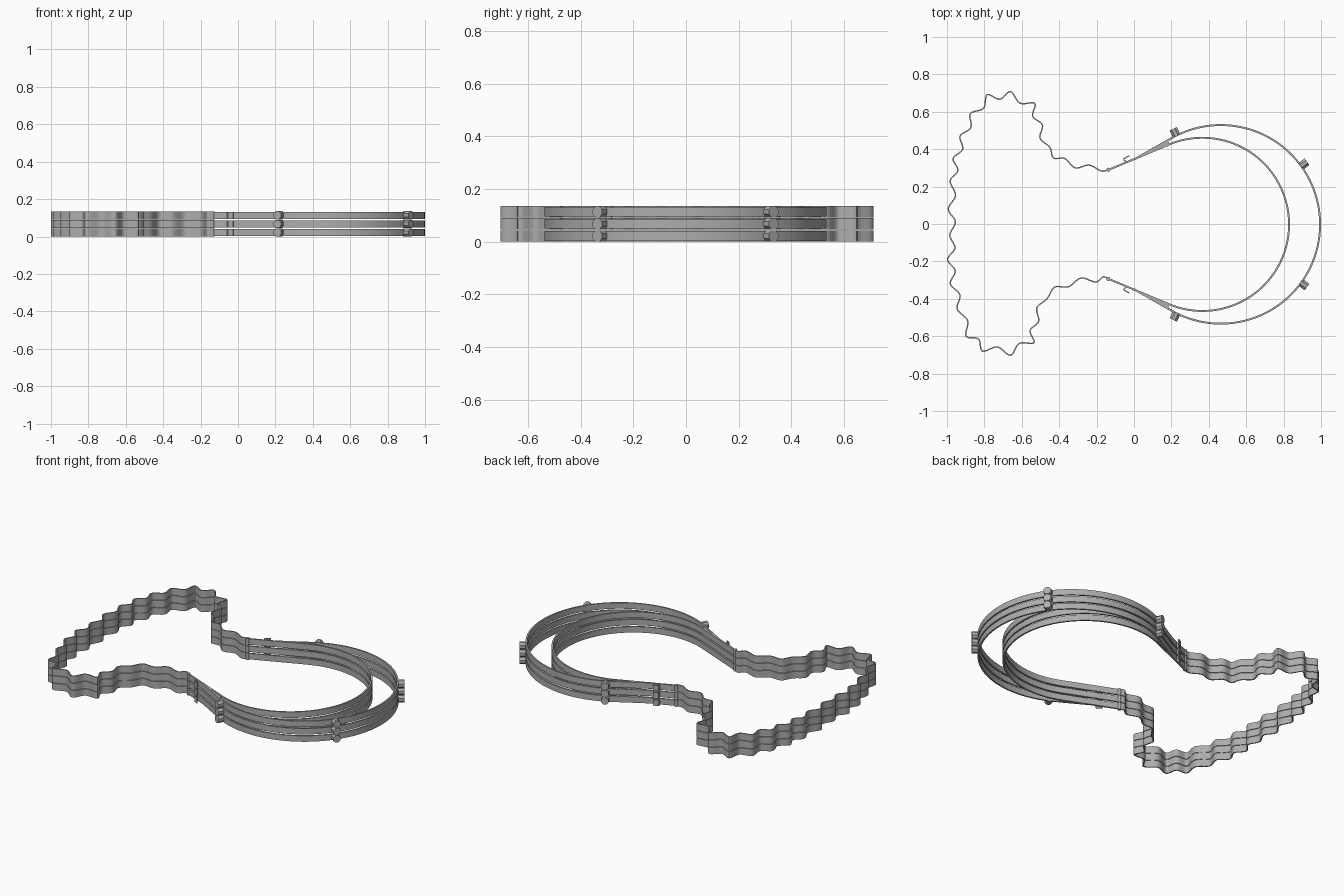
import bpy, bmesh, math
from mathutils import Vector

if "Cube" in bpy.data.objects:
    bpy.data.objects.remove(bpy.data.objects["Cube"])

PITCH = 0.046          # height of one layer
LAYERS = 3
YC = -0.002            # symmetry line of the straps

steel = bpy.data.materials.new("grey steel")
steel.diffuse_color = (0.42, 0.42, 0.42, 1)
steel.use_nodes = True
steel.node_tree.nodes["Principled BSDF"].inputs["Base Color"].default_value = steel.diffuse_color


def finish(bm, name, smooth=False):
    bmesh.ops.recalc_face_normals(bm, faces=bm.faces)
    me = bpy.data.meshes.new(name)
    bm.to_mesh(me)
    bm.free()
    ob = bpy.data.objects.new(name, me)
    bpy.context.collection.objects.link(ob)
    me.materials.append(steel)
    if smooth:
        bpy.ops.object.select_all(action='DESELECT')
        ob.select_set(True)
        bpy.context.view_layer.objects.active = ob
        bpy.ops.object.shade_smooth_by_angle(angle=math.radians(40))
    return ob


def ribbon(name, path, thick, z0, z1):
    """Upright strip of rectangular section along a flat open path."""
    bm = bmesh.new()
    rings = []
    for i, p in enumerate(path):
        d = (path[min(i + 1, len(path) - 1)] - path[max(i - 1, 0)]).normalized()
        n = Vector((-d.y, d.x)) * thick / 2
        a, b = p + n, p - n
        rings.append([bm.verts.new((q.x, q.y, z))
                      for q, z in ((a, z0), (b, z0), (b, z1), (a, z1))])
    for r, s in zip(rings, rings[1:]):
        for k in range(4):
            bm.faces.new((r[k], r[(k + 1) % 4], s[(k + 1) % 4], s[k]))
    bm.faces.new(rings[0])
    bm.faces.new(rings[-1])
    return finish(bm, name, True)


def prism(name, outline, z0, z1, smooth=False):
    """Flat outline extruded upward."""
    bm = bmesh.new()
    f = bm.faces.new([bm.verts.new((x, y, z0)) for x, y in outline])
    new = bmesh.ops.extrude_face_region(bm, geom=[f])['geom']
    bmesh.ops.translate(bm, vec=(0, 0, z1 - z0),
                        verts=[v for v in new if isinstance(v, bmesh.types.BMVert)])
    return finish(bm, name, smooth)


def catmull(pts, steps):
    out = []
    for i in range(len(pts) - 1):
        a, b = pts[max(i - 1, 0)], pts[i]
        c, d = pts[i + 1], pts[min(i + 2, len(pts) - 1)]
        for k in range(steps):
            t = k / steps
            out.append(0.5 * (2 * b + (c - a) * t + (2 * a - 5 * b + 4 * c - d) * t * t
                              + (3 * b - a - 3 * c + d) * t ** 3))
    return out + [pts[-1]]


def loop_path(cx, r, ang, lead):
    """Straight lead, arc around the right side, mirrored lead."""
    n = 72
    arc = [Vector((cx + r * math.cos(t), YC + r * math.sin(t)))
           for t in (ang - 2 * ang * i / n for i in range(n + 1))]
    return [Vector((lead[0], YC + lead[1]))] + arc + [Vector((lead[0], YC - lead[1]))]


# outward crests of the wavy band, from the upper hinge round to the lower one
crests = [(-0.24, 0.315), (-0.37, 0.35), (-0.45, 0.41), (-0.49, 0.53), (-0.53, 0.645),
          (-0.66, 0.708), (-0.785, 0.692), (-0.875, 0.59), (-0.93, 0.47), (-0.967, 0.35),
          (-0.983, 0.23), (-0.993, 0.08), (-0.985, -0.06), (-0.997, -0.19),
          (-0.982, -0.32), (-0.945, -0.455), (-0.898, -0.6), (-0.81, -0.68),
          (-0.66, -0.702), (-0.535, -0.635), (-0.51, -0.52), (-0.465, -0.4),
          (-0.35, -0.335), (-0.205, -0.31)]
crests = [Vector(c) for c in crests]
wave = [Vector((-0.137, 0.29)), Vector((-0.175, 0.283))]
for a, b in zip(crests, crests[1:]):
    d = (b - a).normalized()
    wave += [a, (a + b) / 2 + Vector((-d.y, d.x)) * 0.034]   # trough lies inward
wave += [crests[-1], Vector((-0.165, -0.283)), Vector((-0.137, -0.294))]
wave_path = catmull(wave, 7)

inner_path = loop_path(0.366, 0.463, math.radians(113.5), (-0.135, 0.292))
outer_path = loop_path(0.464, 0.531, math.radians(120), (0.0, 0.347))

for i in range(LAYERS):
    z = i * PITCH
    n = str(i + 1)
    ribbon("wavy_band_" + n, wave_path, 0.007, z, z + 0.043)
    ribbon("inner_strap_" + n, inner_path, 0.01, z + 0.003, z + 0.040)
    ribbon("outer_strap_" + n, outer_path, 0.01, z + 0.003, z + 0.040)

    for side, s in (("back", 1), ("front", -1)):
        tag = side + "_" + n
        # hinge barrel between band and strap
        prism("hinge_" + tag,
              [(-0.137 + 0.011 * math.cos(k * math.pi / 6),
                YC + s * 0.292 + 0.011 * math.sin(k * math.pi / 6)) for k in range(12)],
              z, z + 0.043, True)
        # wedge filling the fork of the two straps
        prism("wedge_" + tag,
              [(0.03, YC + s * 0.362), (0.185, YC + s * 0.45), (0.185, YC + s * 0.427)],
              z + 0.006, z + 0.037)
        # bent tab standing off the strap
        ribbon("tab_" + tag,
               [Vector((x, YC + s * y)) for x, y in
                ((-0.042, 0.335), (-0.055, 0.346), (-0.053, 0.352), (-0.025, 0.367))],
               0.006, z + 0.003, z + 0.040)

        # eight-sided studs pointing outward from the outer strap
        for label, deg in (("side_stud_", 116.5), ("end_stud_", 36)):
            t = math.radians(deg) * s
            radial = Vector((math.cos(t), math.sin(t), 0))
            across = Vector((-radial.y, radial.x, 0))
            mid = Vector((0.464, YC, z + 0.0215))
            bm = bmesh.new()
            ends = []
            for r in (0.526, 0.57):
                ends.append([bm.verts.new(
                    mid + radial * r
                    + across * 0.0235 * math.cos((k + .5) * math.pi / 4)
                    + Vector((0, 0, 0.0235 * math.sin((k + .5) * math.pi / 4))))
                    for k in range(8)])
            for k in range(8):
                j = (k + 1) % 8
                bm.faces.new((ends[0][k], ends[0][j], ends[1][j], ends[1][k]))
            bm.faces.new(ends[0])
            bm.faces.new(ends[1])
            finish(bm, label + tag)
